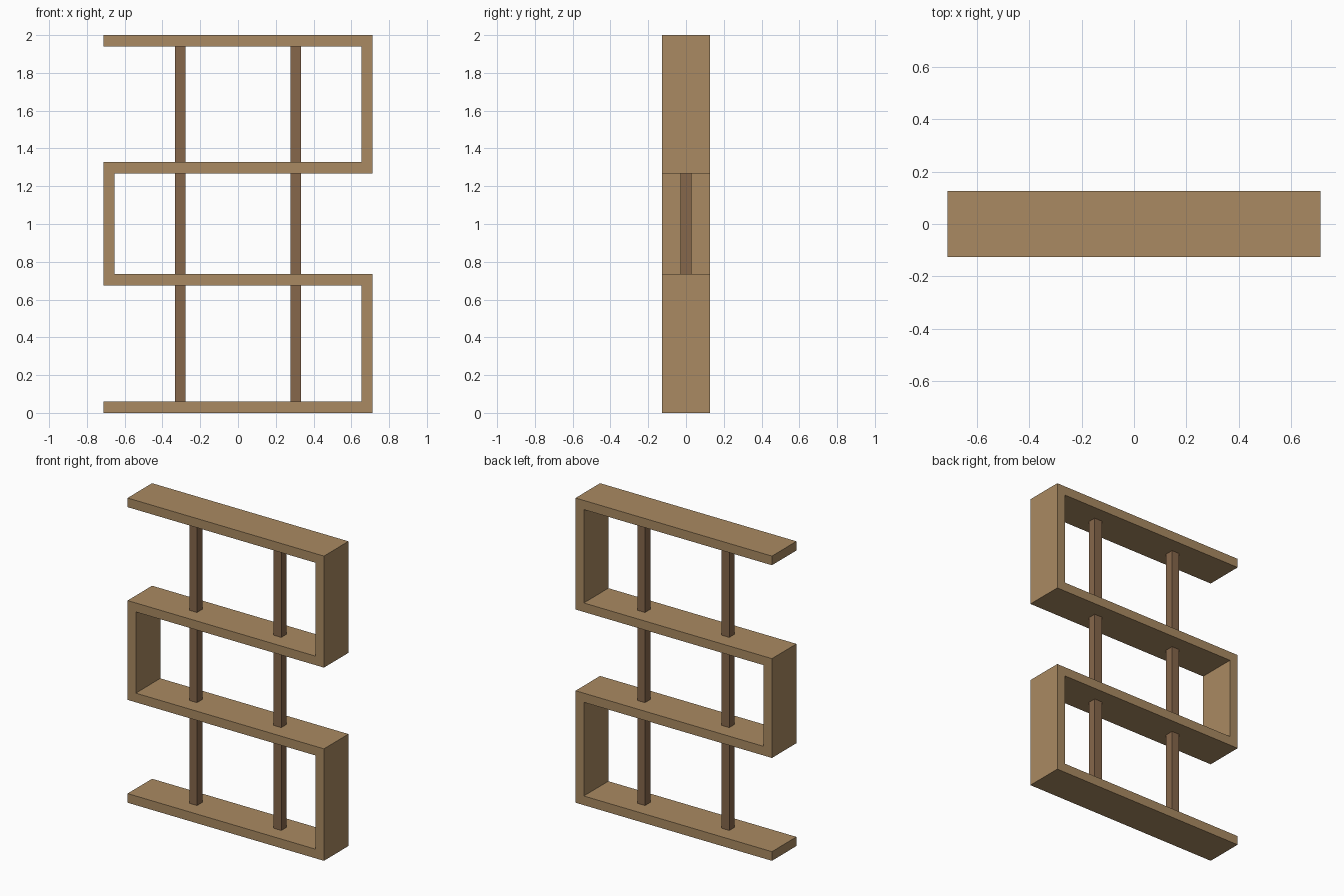
import bpy, bmesh

if "Cube" in bpy.data.objects:
    bpy.data.objects.remove(bpy.data.objects["Cube"])

W, D, T = 0.713, 0.127, 0.06           # half width, half depth, board thickness
I = W - T                              # inner face of the side boards
SHELVES = [(0, 0.06), (0.675, 0.735), (1.268, 1.327), (1.94, 2.0)]


def material(name, color):
    m = bpy.data.materials.new(name)
    m.diffuse_color = (*color, 1)
    m.use_nodes = True
    m.node_tree.nodes["Principled BSDF"].inputs["Base Color"].default_value = m.diffuse_color
    return m


def extrude(name, profile, y0, y1, mat):
    """Extrude a front-view (x, z) outline from y0 to y1."""
    bm = bmesh.new()
    face = bm.faces.new([bm.verts.new((x, y0, z)) for x, z in profile])
    ext = bmesh.ops.extrude_face_region(bm, geom=[face])
    moved = [g for g in ext["geom"] if isinstance(g, bmesh.types.BMVert)]
    bmesh.ops.translate(bm, verts=moved, vec=(0, y1 - y0, 0))
    bmesh.ops.recalc_face_normals(bm, faces=bm.faces)
    me = bpy.data.meshes.new(name)
    bm.to_mesh(me)
    bm.free()
    me.materials.append(mat)
    ob = bpy.data.objects.new(name, me)
    bpy.context.collection.objects.link(ob)
    return ob


light = material("light_wood", (0.40, 0.255, 0.122))
dark = material("dark_wood", (0.24, 0.136, 0.07))

# Serpentine shelf frame: walk up one side of the ribbon, then back down the other
(b0, t0), (b1, t1), (b2, t2), (b3, t3) = SHELVES
outline = [(-W, b0), (W, b0), (W, t1), (-I, t1), (-I, b2), (W, b2), (W, t3), (-W, t3),
           (-W, b3), (I, b3), (I, t2), (-W, t2), (-W, b1), (I, b1), (I, t0), (-W, t0)]
extrude("serpentine_shelf_frame", outline, -D, D, light)

# Square posts standing between neighbouring shelves
R = 0.028
for side, cx in (("left", -0.306), ("right", 0.306)):
    for level, (low, high) in enumerate(zip(SHELVES, SHELVES[1:]), 1):
        z0, z1 = low[1], high[0]
        extrude(f"{side}_post_{level}",
                [(cx - R, z0), (cx + R, z0), (cx + R, z1), (cx - R, z1)], -R, R, dark)
